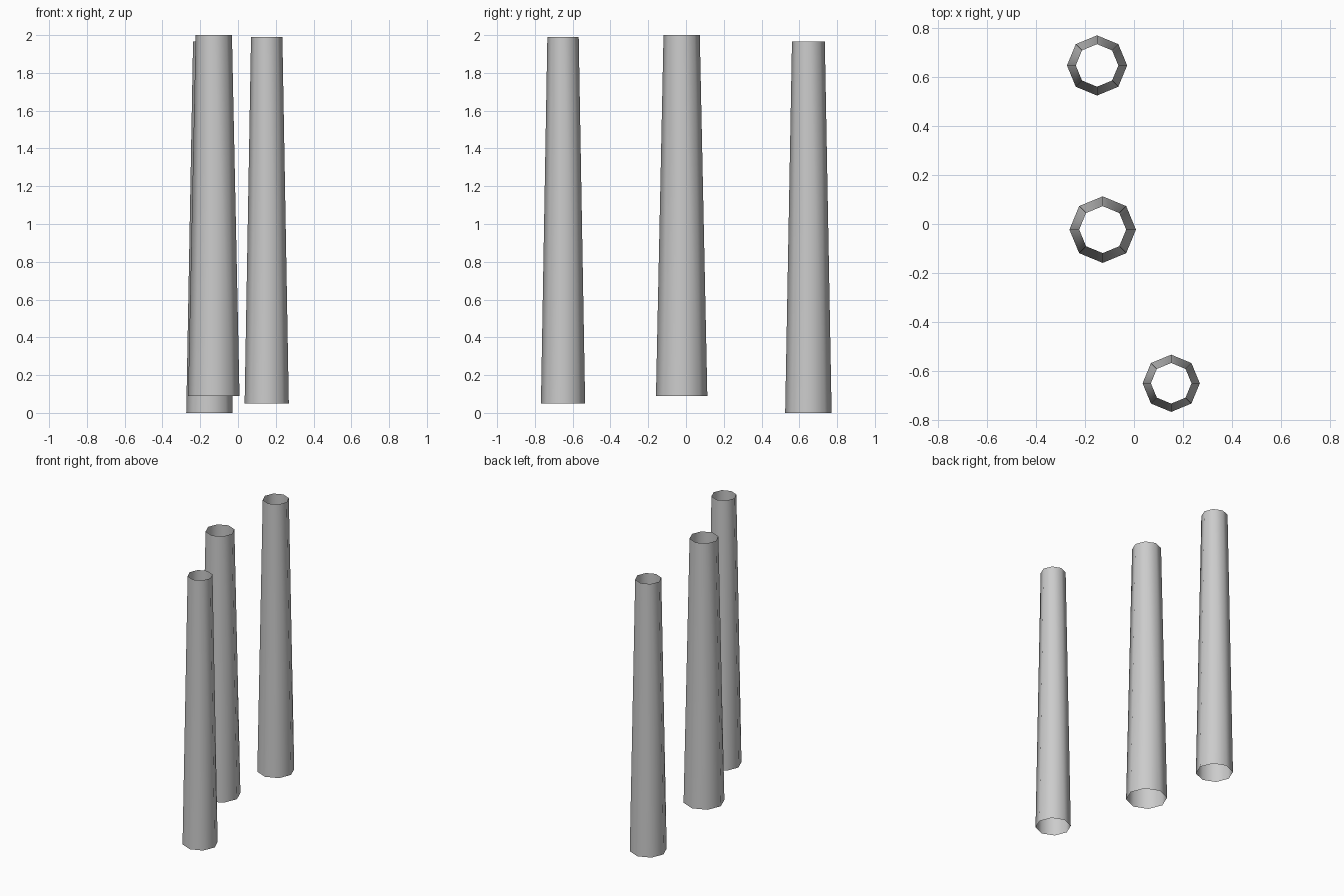
import bpy

if "Cube" in bpy.data.objects:
    bpy.data.objects.remove(bpy.data.objects["Cube"])

# One plain grey for all the pillars
grey = bpy.data.materials.new("plain_grey")
grey.diffuse_color = (0.6, 0.6, 0.6, 1)
grey.use_nodes = True
grey.node_tree.nodes["Principled BSDF"].inputs["Base Color"].default_value = grey.diffuse_color


def pillar(name, x, y, bottom, top, r_bottom, r_top):
    """Tapered eight-sided tube, open at both ends."""
    bpy.ops.mesh.primitive_cone_add(
        vertices=8, radius1=r_bottom, radius2=r_top, depth=top - bottom,
        end_fill_type='NOTHING', location=(x, y, (bottom + top) / 2))
    ob = bpy.context.object
    ob.name = name
    ob.data.materials.append(grey)
    bpy.ops.object.shade_smooth()


# Three freestanding pillars, staggered in height
pillar("back_pillar", -0.151, 0.648, 0.0, 1.965, 0.123, 0.087)
pillar("middle_pillar", -0.128, -0.023, 0.09, 2.0, 0.136, 0.096)
pillar("front_pillar", 0.152, -0.651, 0.05, 1.99, 0.117, 0.083)
